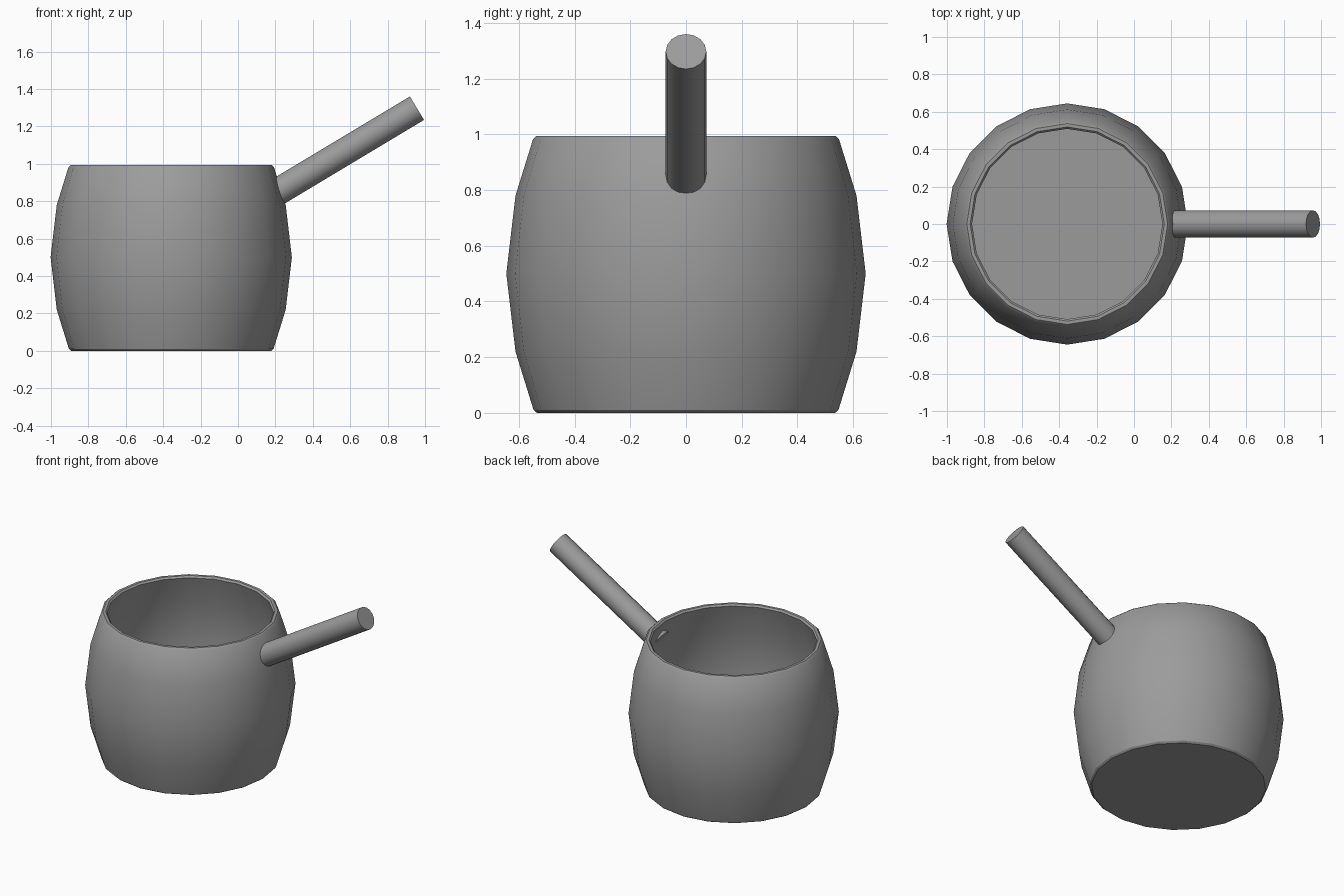
import bpy, bmesh, math
from mathutils import Matrix, Vector

old = bpy.data.objects.get("Cube")
if old:
    bpy.data.objects.remove(old, do_unlink=True)

# One grey for the whole pot
grey = bpy.data.materials.new("plain_grey")
grey.use_nodes = True
grey.diffuse_color = (0.33, 0.33, 0.33, 1)
grey.node_tree.nodes["Principled BSDF"].inputs["Base Color"].default_value = grey.diffuse_color


def make_object(name, bm, angle):
    bmesh.ops.recalc_face_normals(bm, faces=bm.faces[:])
    mesh = bpy.data.meshes.new(name)
    bm.to_mesh(mesh)
    bm.free()
    mesh.materials.append(grey)
    obj = bpy.data.objects.new(name, mesh)
    bpy.context.collection.objects.link(obj)
    bpy.ops.object.select_all(action='DESELECT')
    obj.select_set(True)
    bpy.context.view_layer.objects.active = obj
    bpy.ops.object.shade_smooth_by_angle(angle=math.radians(angle))
    return obj


def lathe(name, profile, sides, angle):
    """Revolve (radius, height) points and cap both ends of the profile."""
    bm = bmesh.new()
    rings = []
    for r, z in profile:
        rings.append([bm.verts.new((r * math.cos(a), r * math.sin(a), z))
                      for a in (math.tau * i / sides for i in range(sides))])
    for low, high in zip(rings, rings[1:]):
        for i in range(sides):
            j = (i + 1) % sides
            bm.faces.new((low[i], low[j], high[j], high[i]))
    bm.faces.new(rings[0])
    bm.faces.new(rings[-1])
    return make_object(name, bm, angle)


# Barrel-shaped bowl: outer wall, bevelled rim, inner wall, floor
outer = [(0.535, 0), (0.547, 0.01), (0.612, 0.22), (0.645, 0.5), (0.612, 0.78), (0.549, 0.983)]
rim = [(0.537, 0.994), (0.519, 0.994), (0.509, 0.983)]
inner = [(0.572, 0.78), (0.605, 0.5), (0.572, 0.22), (0.514, 0.04)]
bowl = lathe("pot_bowl", outer + rim + inner, 20, 32)
bowl.location.x = -0.357

# Straight round handle, slanting up and out through the wall
start, end = Vector((0.192, 0, 0.838)), Vector((0.957, 0, 1.297))
axis = end - start
bm = bmesh.new()
bmesh.ops.create_cone(bm, cap_ends=True, segments=16, radius1=0.073, radius2=0.073,
                      depth=axis.length)
turn = Vector((0, 0, 1)).rotation_difference(axis).to_matrix().to_4x4()
bmesh.ops.transform(bm, matrix=Matrix.Translation((start + end) / 2) @ turn, verts=bm.verts[:])
make_object("pot_handle", bm, 40)
